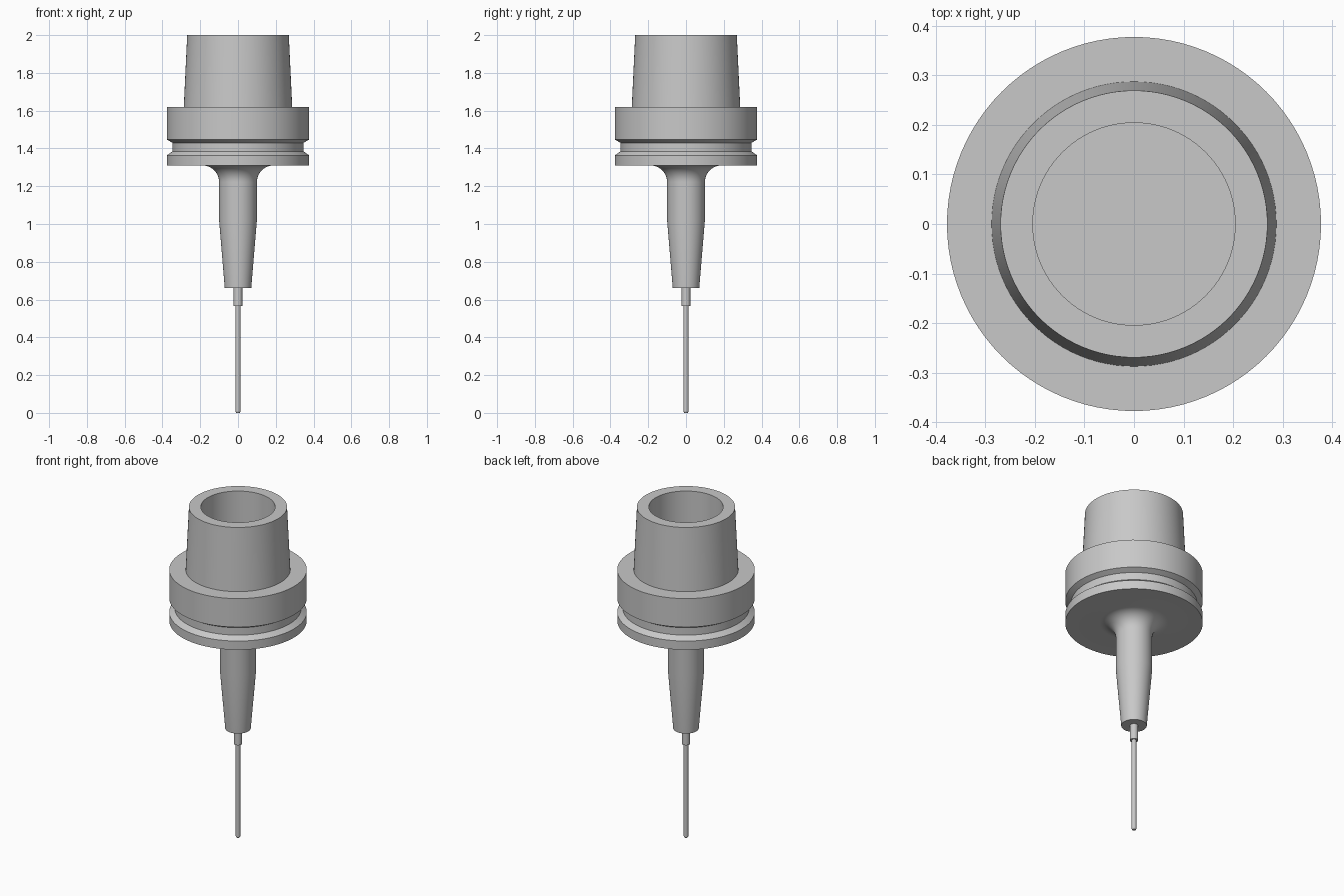
import bpy, bmesh, math

cube = bpy.data.objects.get("Cube")
if cube:
    bpy.data.objects.remove(cube, do_unlink=True)

steel = bpy.data.materials.new("light grey steel")
steel.use_nodes = True
steel.diffuse_color = (0.58, 0.58, 0.58, 1)
steel.node_tree.nodes["Principled BSDF"].inputs["Base Color"].default_value = (0.58, 0.58, 0.58, 1)


def lathe(name, profile, segments):
    """Turn a (radius, height) profile, listed bottom to top, about the z axis."""
    bm = bmesh.new()
    verts = [bm.verts.new((r, 0, z)) for r, z in profile]
    edges = [bm.edges.new(pair) for pair in zip(verts, verts[1:])]
    bmesh.ops.spin(bm, geom=verts + edges, cent=(0, 0, 0), axis=(0, 0, 1),
                   angle=2 * math.pi, steps=segments)
    bmesh.ops.remove_doubles(bm, verts=bm.verts, dist=0.0001)
    bmesh.ops.recalc_face_normals(bm, faces=bm.faces)
    mesh = bpy.data.meshes.new(name)
    bm.to_mesh(mesh)
    bm.free()
    mesh.materials.append(steel)
    obj = bpy.data.objects.new(name, mesh)
    bpy.context.collection.objects.link(obj)
    bpy.ops.object.select_all(action='DESELECT')
    obj.select_set(True)
    bpy.context.view_layer.objects.active = obj
    bpy.ops.object.shade_smooth_by_angle(angle=math.radians(20))
    return obj


# Holder: tapered nose, filleted neck, grooved flange, hollow tapered shank
neck, fillet, flange_base = 0.1, 0.088, 1.31
nose = [(0, 0.66), (0.07, 0.66), (neck, 1.02)]
steps = 10
arc = []
for i in range(steps + 1):
    a = math.pi / 2 * i / steps
    arc.append((neck + fillet * (1 - math.cos(a)),
                flange_base - fillet * (1 - math.sin(a))))
flange = [(0.377, flange_base), (0.377, 1.363), (0.347, 1.385),
          (0.347, 1.43), (0.377, 1.447), (0.377, 1.62)]
shank = [(0.287, 1.62), (0.269, 2.0), (0.204, 2.0), (0.204, 1.6), (0, 1.6)]
lathe("tool_holder", nose + arc + flange + shank, 96)

# Cutting tool: short collar and a long thin shaft with a chamfered tip
lathe("tool_collar", [(0, 0.567), (0.023, 0.567), (0.023, 0.67), (0, 0.67)], 32)
lathe("tool_shaft", [(0, 0), (0.009, 0), (0.013, 0.008), (0.013, 0.58), (0, 0.58)], 32)
